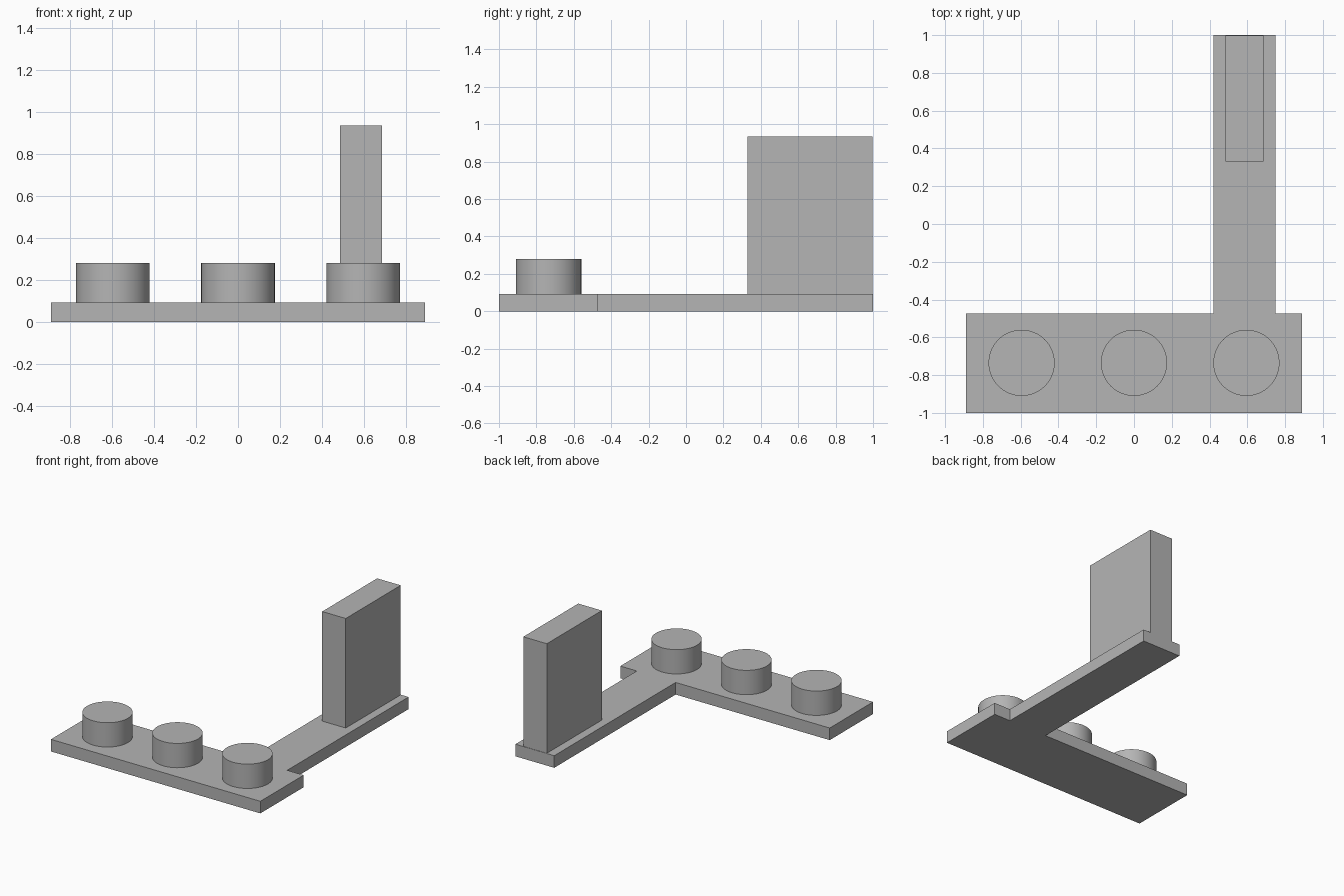
import bpy
import bmesh

cube = bpy.data.objects.get("Cube")
if cube:
    bpy.data.objects.remove(cube, do_unlink=True)

# Single plain grey
grey = bpy.data.materials.new("plain_grey")
grey.use_nodes = True
colour = (0.46, 0.46, 0.46, 1)
grey.diffuse_color = colour
grey.node_tree.nodes["Principled BSDF"].inputs["Base Color"].default_value = colour

PLATE_TOP = 0.093


def extrude_outline(name, outline, bottom, top):
    """Make a solid by raising a flat outline from bottom to top."""
    bm = bmesh.new()
    face = bm.faces.new([bm.verts.new((x, y, bottom)) for x, y in outline])
    raised = bmesh.ops.extrude_face_region(bm, geom=[face])["geom"]
    verts = [v for v in raised if isinstance(v, bmesh.types.BMVert)]
    bmesh.ops.translate(bm, verts=verts, vec=(0, 0, top - bottom))
    bmesh.ops.recalc_face_normals(bm, faces=bm.faces)
    mesh = bpy.data.meshes.new(name)
    bm.to_mesh(mesh)
    bm.free()
    mesh.materials.append(grey)
    obj = bpy.data.objects.new(name, mesh)
    bpy.context.collection.objects.link(obj)
    return obj


# Base: wide front plate with a long arm running to the back
extrude_outline("base_plate", [
    (-0.89, -1), (0.89, -1), (0.89, -0.474), (0.75, -0.474),
    (0.75, 1), (0.42, 1), (0.42, -0.474), (-0.89, -0.474)], 0, PLATE_TOP)

# Upright slab at the end of the arm
extrude_outline("upright_slab", [
    (0.485, 0.33), (0.685, 0.33), (0.685, 0.997), (0.485, 0.997)],
    PLATE_TOP, 0.935)

# Row of three round studs
stud_height = 0.28 - PLATE_TOP
for name, x in (("right_stud", -0.595), ("middle_stud", 0), ("left_stud", 0.595)):
    bpy.ops.mesh.primitive_cylinder_add(
        vertices=64, radius=0.175, depth=stud_height,
        location=(x, -0.735, PLATE_TOP + stud_height / 2))
    stud = bpy.context.object
    stud.name = name
    stud.data.materials.append(grey)
    bpy.ops.object.shade_smooth_by_angle()
